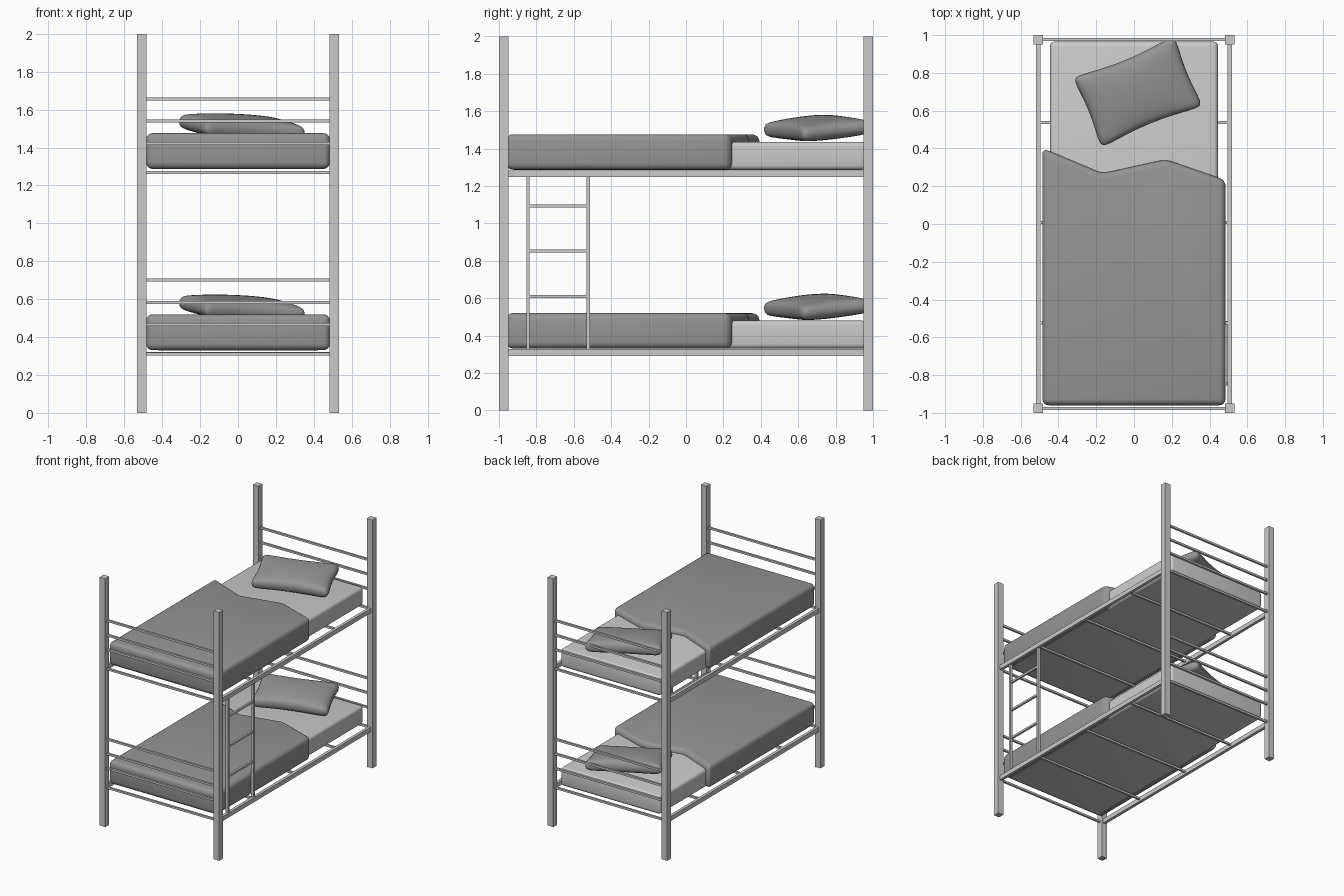
import bpy, bmesh, math
from mathutils import Matrix

if "Cube" in bpy.data.objects:
    bpy.data.objects.remove(bpy.data.objects["Cube"])


def grey(name, value):
    mat = bpy.data.materials.new(name)
    mat.diffuse_color = (value, value, value, 1)
    mat.use_nodes = True
    mat.node_tree.nodes["Principled BSDF"].inputs["Base Color"].default_value = mat.diffuse_color
    return mat


DARK, MID = grey("dark_fabric", 0.3), grey("sheet", 0.6)


def finish(name, bm, bevel=0.0, subsurf=0, mat=None):
    bmesh.ops.recalc_face_normals(bm, faces=bm.faces)
    me = bpy.data.meshes.new(name)
    bm.to_mesh(me)
    bm.free()
    ob = bpy.data.objects.new(name, me)
    bpy.context.collection.objects.link(ob)
    if mat:
        me.materials.append(mat)
    if bevel:
        m = ob.modifiers.new("round", 'BEVEL')
        m.width, m.segments = bevel, 4
        m.limit_method, m.angle_limit = 'ANGLE', math.radians(15)
    if subsurf:
        m = ob.modifiers.new("smooth", 'SUBSURF')
        m.levels = m.render_levels = subsurf
    if bevel or subsurf:
        for p in me.polygons:
            p.use_smooth = True
    return ob


def box(name, x0, x1, y0, y1, z0, z1, bevel=0.0, mat=None):
    bm = bmesh.new()
    bmesh.ops.create_cube(bm, size=1)
    for v in bm.verts:
        v.co = ((x0 + x1) / 2 + v.co.x * (x1 - x0),
                (y0 + y1) / 2 + v.co.y * (y1 - y0),
                (z0 + z1) / 2 + v.co.z * (z1 - z0))
    return finish(name, bm, bevel, mat=mat)


def prism(name, outline, z0, z1, bevel, mat):
    bm = bmesh.new()
    face = bm.faces.new([bm.verts.new((x, y, z0)) for x, y in outline])
    ext = bmesh.ops.extrude_face_region(bm, geom=[face], use_keep_orig=True)
    for g in ext["geom"]:
        if isinstance(g, bmesh.types.BMVert):
            g.co.z = z1
    return finish(name, bm, bevel, mat=mat)


def pillow(name, z):
    n, hx, hy = 8, 0.305, 0.215
    bm = bmesh.new()
    bmesh.ops.create_grid(bm, x_segments=n, y_segments=n, size=1)
    ext = bmesh.ops.extrude_face_region(bm, geom=bm.faces[:], use_keep_orig=False)
    top = {g for g in ext["geom"] if isinstance(g, bmesh.types.BMVert)}
    for v in bm.verts:
        u, w = v.co.x, v.co.y
        # plump middle, flatter underside, pinched sides, rounded corners
        bulge = ((1 - u * u) * (1 - w * w)) ** 0.6
        corner = 1 - 0.06 * (abs(u) * abs(w)) ** 6
        v.co = (u * hx * corner * (1 - 0.075 * (1 - w * w)),
                w * hy * corner * (1 - 0.15 * (1 - u * u)),
                0.036 + 0.031 * bulge if v in top else -0.036 - 0.022 * bulge)
    bm.transform(Matrix.Translation((0.02, 0.70, z))
                 @ Matrix.Rotation(math.radians(22), 4, 'Z')
                 @ Matrix.Rotation(math.radians(6), 4, 'X')
                 @ Matrix.Rotation(math.radians(2.5), 4, 'Y'))
    return finish(name, bm, subsurf=2, mat=DARK)


# Corner posts
for sx in (-1, 1):
    for sy in (-1, 1):
        x, y = sx * 0.508, sy * 0.975
        box("post", x - 0.025, x + 0.025, y - 0.025, y + 0.025, 0, 2)

R = 0.008  # half thickness of the thin bars
for level, z in (("lower", 0.33), ("upper", 1.286)):
    # Side rails
    for s in (-1, 1):
        x = s * 0.506
        box(level + "_side_rail", x - 0.012, x + 0.012, -0.955, 0.955, z - 0.039, z - 0.003)
    # Head and foot bars
    for s in (-1, 1):
        for dz in (-0.019, 0.136, 0.253, 0.371):
            y = s * 0.977
            box(level + "_end_bar", -0.485, 0.485, y - R, y + R, z + dz - R, z + dz + R)
    # Cross slats under the mattress
    for y in (-0.525, 0.007, 0.537):
        box(level + "_slat", -0.5, 0.5, y - R, y + R, z - 0.025, z - 0.009)
    # Bedding
    box(level + "_mattress", -0.445, 0.445, -0.945, 0.966, z, z + 0.15, 0.025, MID)
    prism(level + "_blanket",
          [(-0.485, -0.96), (0.485, -0.96), (0.485, 0.232), (0.168, 0.342),
           (-0.168, 0.268), (-0.485, 0.402)], z + 0.001, z + 0.19, 0.034, DARK)
    pillow(level + "_pillow", z + 0.221)

# Ladder on the right side
for y in (-0.845, -0.522):
    box("ladder_stringer", 0.487, 0.509, y - 0.009, y + 0.009, 0.327, 1.247)
for z in (0.610, 0.851, 1.092):
    box("ladder_rung", 0.489, 0.505, -0.845, -0.522, z - R, z + R)
